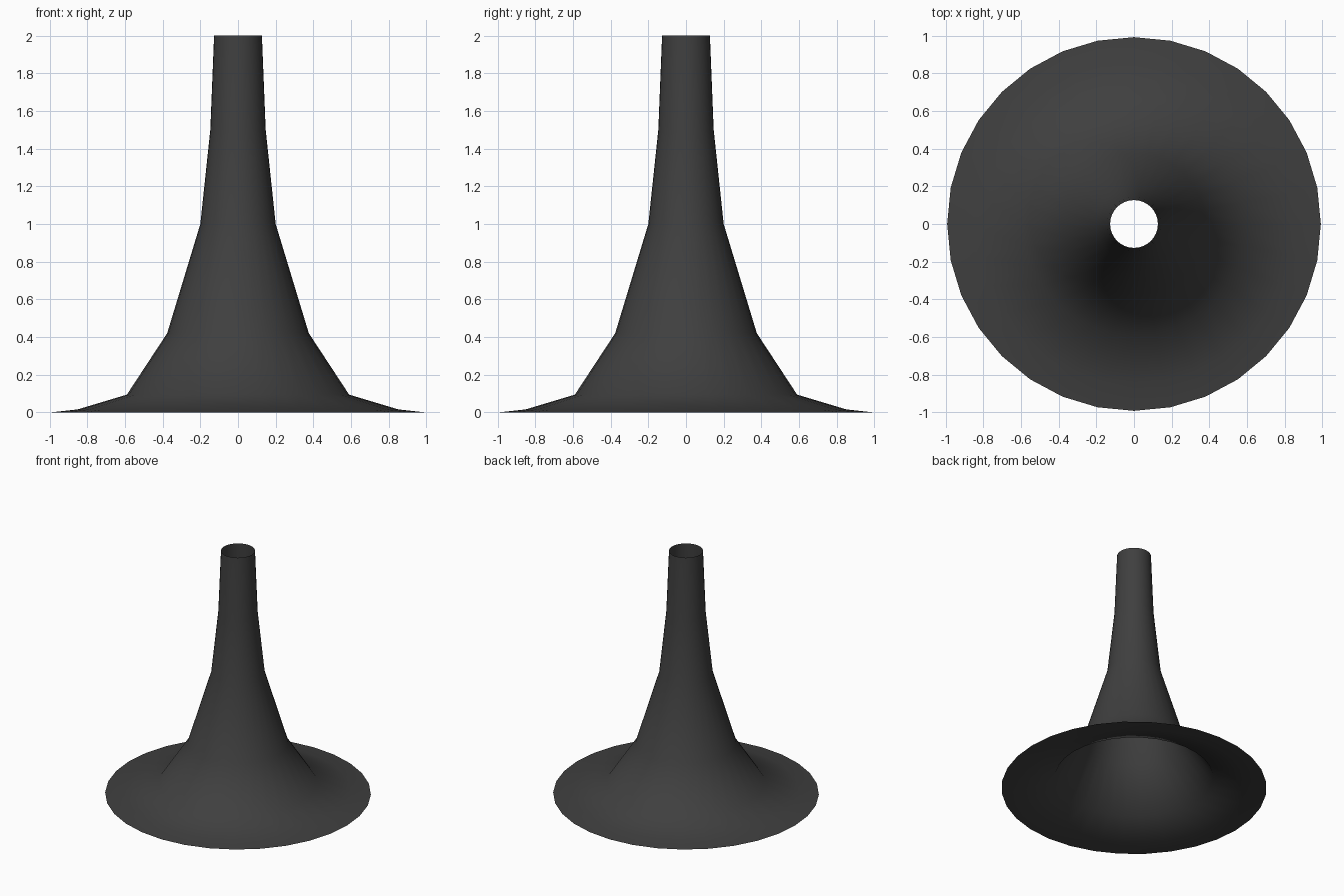
import bpy, bmesh
from math import cos, sin, pi

if "Cube" in bpy.data.objects:
    bpy.data.objects.remove(bpy.data.objects["Cube"])

SIDES = 32
# Flared horn profile: (radius, height)
PROFILE = [(0.992, 0.0), (0.85, 0.016), (0.59, 0.094), (0.376, 0.42),
           (0.2, 1.0), (0.147, 1.5), (0.127, 2.0)]

# Open shell: rings joined by quads, both ends left open
bm = bmesh.new()
rings = [[bm.verts.new((r * cos(2 * pi * i / SIDES), r * sin(2 * pi * i / SIDES), z))
          for i in range(SIDES)] for r, z in PROFILE]
for low, high in zip(rings, rings[1:]):
    for i in range(SIDES):
        j = (i + 1) % SIDES
        bm.faces.new((low[i], low[j], high[j], high[i])).smooth = True

mesh = bpy.data.meshes.new("flared_horn")
bm.to_mesh(mesh)
bm.free()
horn = bpy.data.objects.new("flared_horn", mesh)
bpy.context.collection.objects.link(horn)

# Dark grey finish
mat = bpy.data.materials.new("dark_grey")
mat.diffuse_color = (0.05, 0.05, 0.05, 1)
mat.use_nodes = True
mat.node_tree.nodes["Principled BSDF"].inputs["Base Color"].default_value = mat.diffuse_color
mesh.materials.append(mat)
